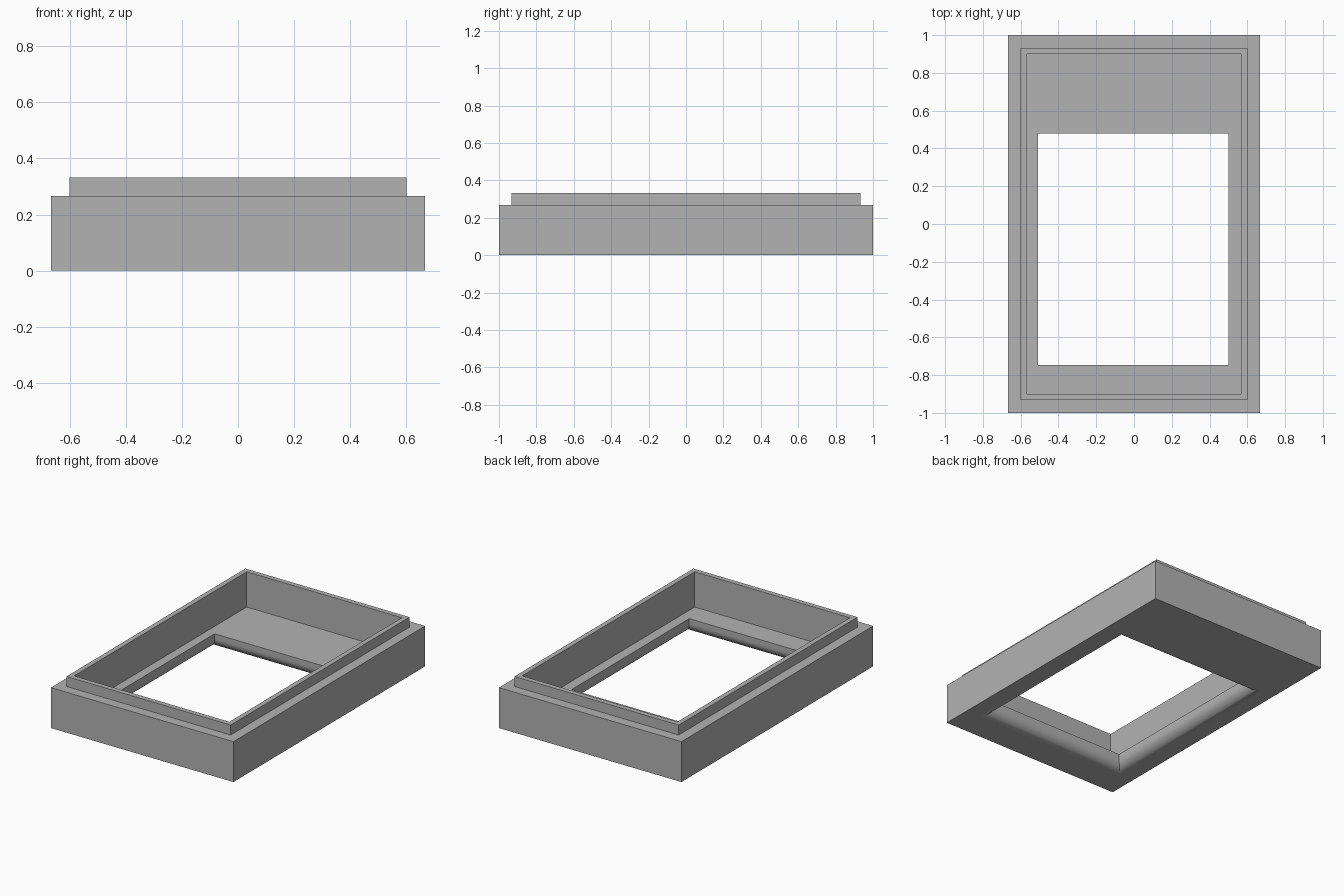
import bpy
import bmesh
from math import sin, cos, radians, pi

old = bpy.data.objects.get("Cube")
if old:
    bpy.data.objects.remove(old, do_unlink=True)

# Single plain grey
grey = bpy.data.materials.new("plain_grey")
grey.use_nodes = True
colour = (0.45, 0.45, 0.45, 1)
grey.diffuse_color = colour
grey.node_tree.nodes["Principled BSDF"].inputs["Base Color"].default_value = colour

OUTER = (-0.667, 0.667, -1.0, 1.0)
LIP = (-0.6, 0.6, -0.933, 0.933)
CAVITY = (-0.567, 0.567, -0.9, 0.9)
WINDOW = (-0.507, 0.5, -0.747, 0.48)
LEDGE_Z, TOP_Z, FLOOR_Z = 0.267, 0.333, 0.1
RADIUS, STEPS = 0.067, 12


def grow(rect, d):
    x0, x1, y0, y1 = rect
    return (x0 - d, x1 + d, y0 - d, y1 + d)


# Outer wall, ledge, raised lip, cavity wall, floor
section = [(OUTER, 0), (OUTER, LEDGE_Z), (LIP, LEDGE_Z), (LIP, TOP_Z),
           (CAVITY, TOP_Z), (CAVITY, FLOOR_Z), (WINDOW, FLOOR_Z)]

# Rounded underside of the window opening
for i in range(STEPS + 1):
    a = pi / 2 * i / STEPS
    section.append((grow(WINDOW, RADIUS * (1 - cos(a))), RADIUS * (1 - sin(a))))

bm = bmesh.new()
rings = []
for (x0, x1, y0, y1), z in section:
    corners = ((x0, y0), (x1, y0), (x1, y1), (x0, y1))
    rings.append([bm.verts.new((x, y, z)) for x, y in corners])

# Join each ring to the next; the last joins the first as the underside
for k, low in enumerate(rings):
    high = rings[(k + 1) % len(rings)]
    for j in range(4):
        n = (j + 1) % 4
        bm.faces.new((low[j], low[n], high[n], high[j]))
bmesh.ops.recalc_face_normals(bm, faces=bm.faces)

mesh = bpy.data.meshes.new("bezel_frame")
bm.to_mesh(mesh)
bm.free()
mesh.materials.append(grey)
frame = bpy.data.objects.new("bezel_frame", mesh)
bpy.context.collection.objects.link(frame)

# Smooth the rounded edge, keep the corners crisp
bpy.ops.object.select_all(action='DESELECT')
frame.select_set(True)
bpy.context.view_layer.objects.active = frame
bpy.ops.object.shade_smooth_by_angle(angle=radians(30))
